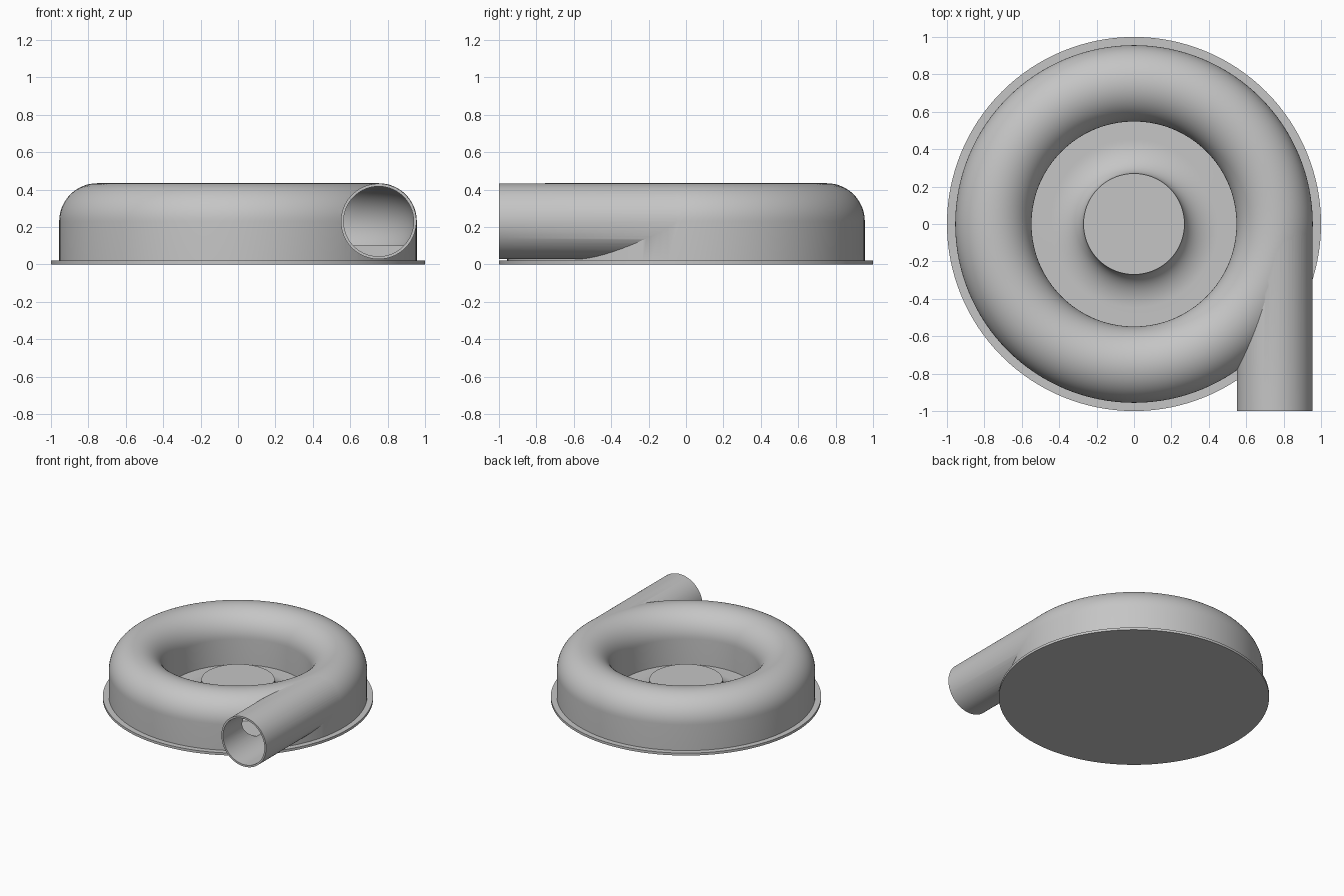
import bpy, bmesh, math
from mathutils import Matrix, Vector

old = bpy.data.objects.get("Cube")
if old:
    bpy.data.objects.remove(old, do_unlink=True)

grey = bpy.data.materials.new("cast grey")
grey.use_nodes = True
COLOUR = (0.56, 0.56, 0.56, 1)
grey.diffuse_color = COLOUR
grey.node_tree.nodes["Principled BSDF"].inputs["Base Color"].default_value = COLOUR


def make_object(name, bm):
    bmesh.ops.recalc_face_normals(bm, faces=bm.faces)
    mesh = bpy.data.meshes.new(name)
    bm.to_mesh(mesh)
    bm.free()
    mesh.materials.append(grey)
    obj = bpy.data.objects.new(name, mesh)
    bpy.context.collection.objects.link(obj)
    return obj


def arc(cx, cz, rx, rz, start, end, steps):
    angles = [math.radians(start + (end - start) * i / steps) for i in range(steps + 1)]
    return [(cx + rx * math.cos(a), cz + rz * math.sin(a)) for a in angles]


def lathe(name, profile, closed=False, steps=128):
    """Revolve an (r, z) profile around the z axis."""
    bm = bmesh.new()
    verts = [bm.verts.new((r, 0, z)) for r, z in profile]
    pairs = list(zip(verts, verts[1:]))
    if closed:
        pairs.append((verts[-1], verts[0]))
    edges = [bm.edges.new(p) for p in pairs]
    bmesh.ops.spin(bm, geom=verts + edges, cent=(0, 0, 0), axis=(0, 0, 1),
                   angle=math.tau, steps=steps)
    bmesh.ops.remove_doubles(bm, verts=bm.verts, dist=1e-5)
    return make_object(name, bm)


def pipe(name, radius, y0, y1):
    """Solid cylinder along y at the outlet position."""
    bm = bmesh.new()
    place = Matrix.Translation((RING, (y0 + y1) / 2, AXIS_Z)) @ Matrix.Rotation(math.pi / 2, 4, "X")
    bmesh.ops.create_cone(bm, cap_ends=True, segments=80, radius1=radius, radius2=radius,
                          depth=y1 - y0, matrix=place)
    return make_object(name, bm)


def activate(obj):
    bpy.ops.object.select_all(action="DESELECT")
    obj.select_set(True)
    bpy.context.view_layer.objects.active = obj


def combine(target, tool, operation):
    mod = target.modifiers.new(operation, "BOOLEAN")
    mod.operation = operation
    mod.solver = "EXACT"
    mod.object = tool
    activate(target)
    bpy.ops.object.modifier_apply(modifier=mod.name)
    bpy.data.objects.remove(tool, do_unlink=True)


RING, AXIS_Z, TUBE = 0.752, 0.23, 0.204
FLANGE_TOP = 0.02

# Base flange
flange = lathe("base_flange", [(0, 0), (1, 0), (1, FLANGE_TOP), (0, FLANGE_TOP)])

# Ring casing with rounded top and straight walls
casing = lathe("volute_casing",
               [(RING + TUBE, 0.01)] + arc(RING, AXIS_Z, TUBE, TUBE, 0, 180, 32)
               + [(RING - TUBE, 0.01)], closed=True)

# Tangential outlet pipe, then the hollow flow passage
combine(casing, pipe("outlet_pipe", 0.202, -1, 0), "UNION")
combine(casing, lathe("passage_cutter", arc(RING, AXIS_Z, 0.19, 0.19, -43, 223, 40), closed=True),
        "DIFFERENCE")
combine(casing, pipe("bore_cutter", 0.187, -1.1, 0), "DIFFERENCE")

# Central hub with a concave flare running out to the floor
hub = lathe("centre_hub",
            [(0, 0.155)] + arc(0.45, 0.155, 0.18, 0.134, 180, 270, 16) + [(0.56, 0.021)])

for part in (flange, casing, hub):
    activate(part)
    bpy.ops.object.shade_smooth_by_angle(angle=math.radians(30))
